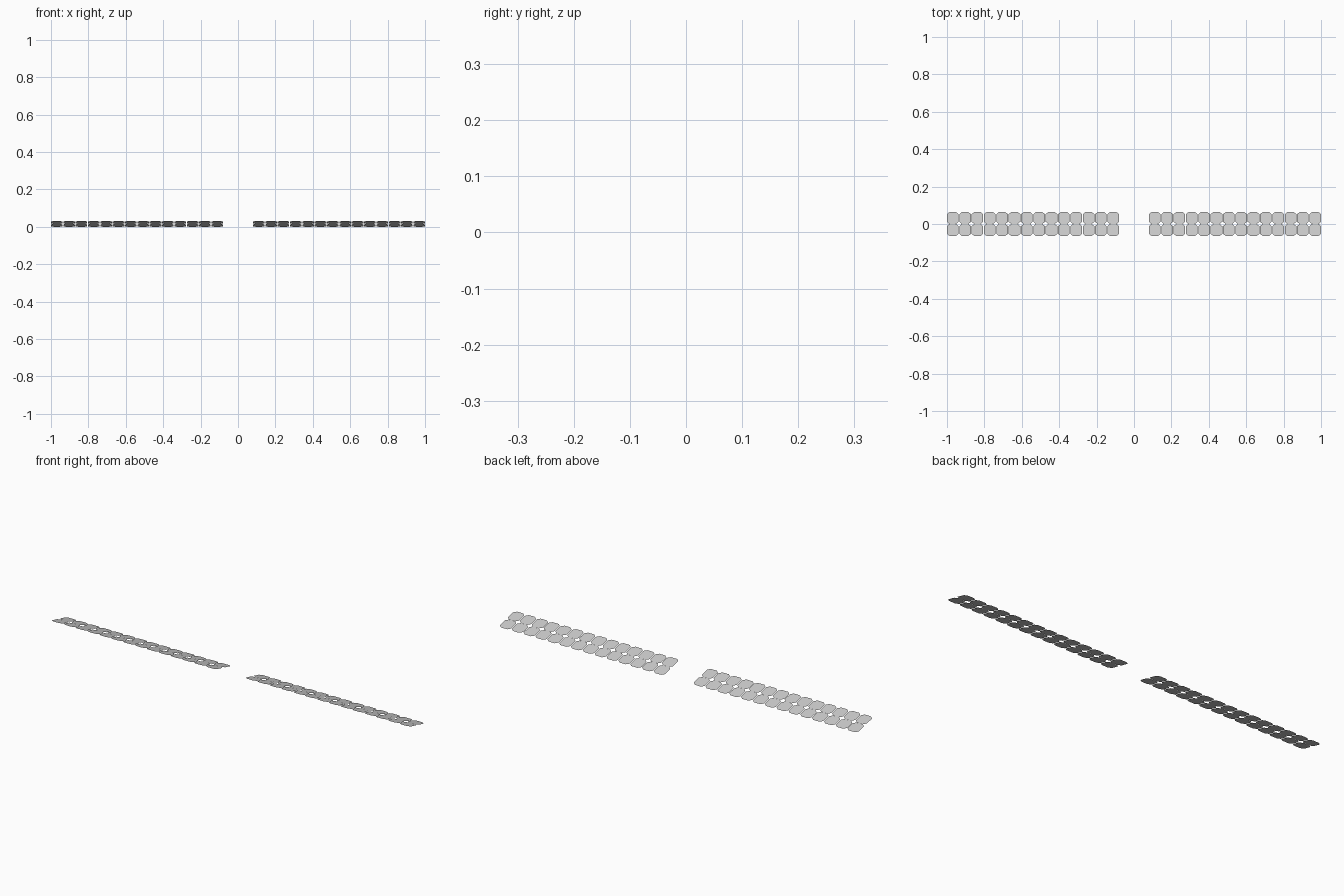
import bpy, bmesh

if "Cube" in bpy.data.objects:
    bpy.data.objects.remove(bpy.data.objects["Cube"])

W, L = 0.062, 0.0638               # tile width and depth
CUT_X, CUT_Y = 0.014, 0.0115       # corner cut
PITCH = (0.92 - W) / 13            # spacing of 14 tiles per side
HALF_Y, TOP = 0.064, 0.031         # strip half depth and raised front edge


def z_at(y):
    # the strip leans: high at the front, on the ground at the back
    return TOP * (HALF_Y - y) / (2 * HALF_Y)


def tile_outline(cx, cy):
    a, b = W / 2, L / 2
    pts = [(a, -b + CUT_Y), (a, b - CUT_Y), (a - CUT_X, b), (-a + CUT_X, b),
           (-a, b - CUT_Y), (-a, -b + CUT_Y), (-a + CUT_X, -b), (a - CUT_X, -b)]
    return [(cx + x, cy + y, z_at(cy + y)) for x, y in pts]


def tile_strip(name, x_start):
    # two rows of flat eight-sided tiles
    bm = bmesh.new()
    for cy in (-HALF_Y + L / 2, HALF_Y - L / 2):
        for i in range(14):
            cx = x_start + W / 2 + i * PITCH
            bm.faces.new([bm.verts.new(p) for p in tile_outline(cx, cy)])
    mesh = bpy.data.meshes.new(name)
    bm.to_mesh(mesh)
    bm.free()
    bpy.context.collection.objects.link(bpy.data.objects.new(name, mesh))


tile_strip("left_tile_strip", -1.0)
tile_strip("right_tile_strip", 0.08)
